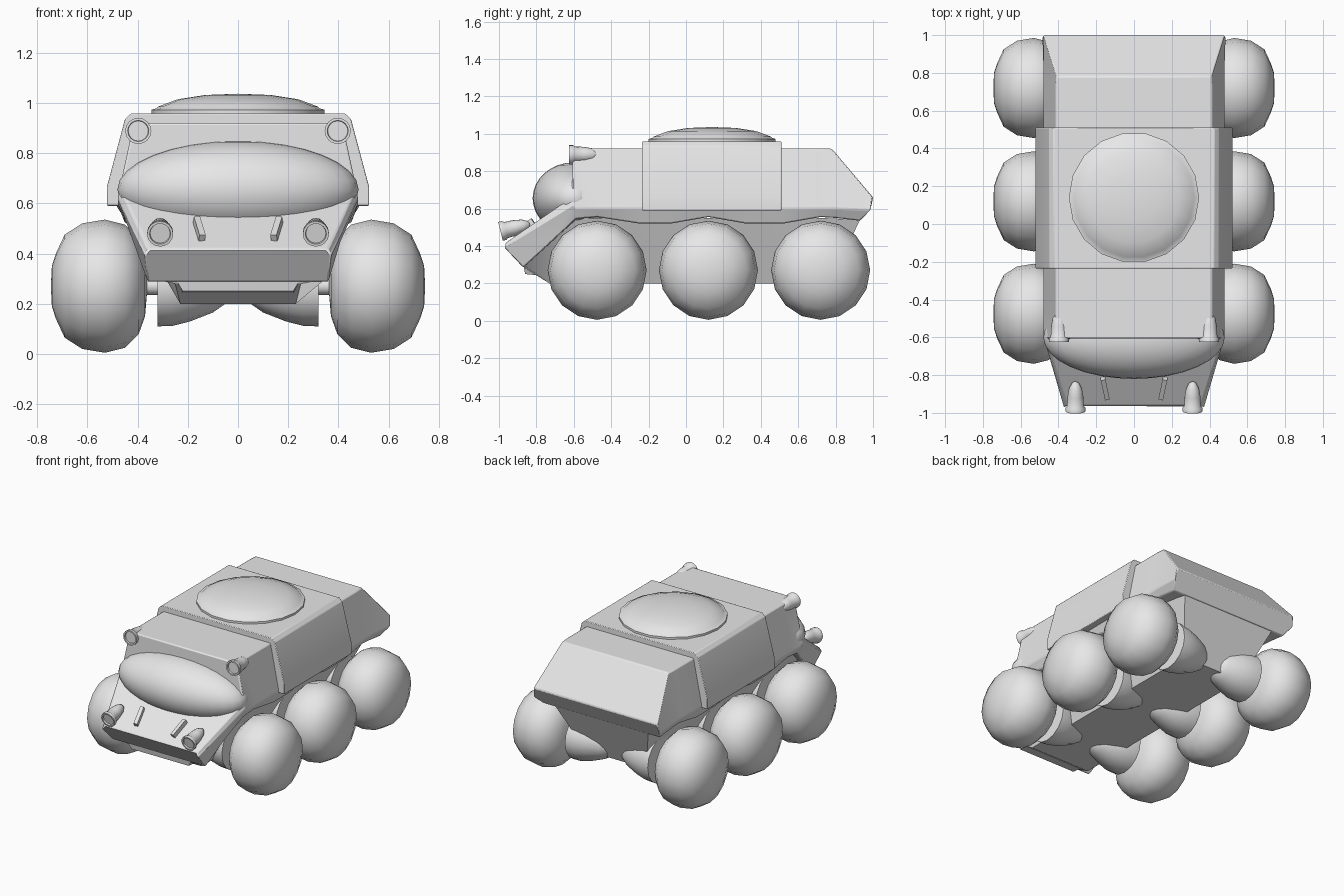
import bpy, bmesh, math
from mathutils import Matrix, Vector

if "Cube" in bpy.data.objects:
    bpy.data.objects.remove(bpy.data.objects["Cube"], do_unlink=True)

grey = bpy.data.materials.new("plain_grey")
grey.use_nodes = True
COLOUR = (0.8, 0.8, 0.8, 1)
grey.diffuse_color = COLOUR
grey.node_tree.nodes["Principled BSDF"].inputs["Base Color"].default_value = COLOUR


def finish(name, bm, angle=30, bevel=0):
    """Turn a bmesh into a shaded object, optionally with softened edges."""
    bmesh.ops.recalc_face_normals(bm, faces=bm.faces)
    mesh = bpy.data.meshes.new(name)
    bm.to_mesh(mesh)
    bm.free()
    mesh.materials.append(grey)
    ob = bpy.data.objects.new(name, mesh)
    bpy.context.collection.objects.link(ob)
    if bevel:
        mod = ob.modifiers.new("soft_edges", "BEVEL")
        mod.width, mod.segments, mod.limit_method = bevel, 2, "ANGLE"
        mod.angle_limit = math.radians(20)
    bpy.ops.object.select_all(action="DESELECT")
    bpy.context.view_layer.objects.active = ob
    ob.select_set(True)
    bpy.ops.object.shade_smooth_by_angle(angle=math.radians(angle))
    return ob


def loft(name, stations, angle=30, bevel=0):
    """Skin half cross-sections, mirrored in x, from front to back."""
    bm = bmesh.new()
    rings = []
    for half in stations:
        pts = half + [(-x, y, z) for x, y, z in reversed(half)]
        rings.append([bm.verts.new(p) for p in pts])
    for a, b in zip(rings, rings[1:]):
        for i in range(len(a)):
            j = (i + 1) % len(a)
            bm.faces.new((a[i], a[j], b[j], b[i]))
    bm.faces.new(rings[0])
    bm.faces.new(rings[-1])
    return finish(name, bm, angle, bevel)


def lathe(name, profile, matrix, sides=16, angle=40):
    """Spin (radius, height) points about z, then place with a matrix."""
    bm = bmesh.new()
    verts = [bm.verts.new((r, 0, h)) for r, h in profile]
    edges = [bm.edges.new(pair) for pair in zip(verts, verts[1:])]
    bmesh.ops.spin(bm, geom=verts + edges, axis=(0, 0, 1), cent=(0, 0, 0),
                   angle=math.tau, steps=sides)
    bmesh.ops.remove_doubles(bm, verts=bm.verts, dist=0.0005)
    bmesh.ops.transform(bm, matrix=matrix, verts=bm.verts)
    return finish(name, bm, angle)


WHEELS = (-0.475, 0.12, 0.72)
AXLE_Z = 0.27

# Upper hull: nose, windscreen wall, arched skirt, sloping tail
hull = [
    [(0.355, -0.96, 0.42), (0.37, -0.975, 0.39), (0.36, -0.87, 0.285)],
    [(0.47, -0.61, 0.66), (0.48, -0.6, 0.62), (0.40, -0.71, 0.43)],
    [(0.415, -0.605, 0.92), (0.48, -0.59, 0.6), (0.45, -0.59, 0.545)],
]
for y, z in zip((-0.475, -0.25, -0.08, 0.12, 0.32, 0.52, 0.72),
                (0.555, 0.52, 0.52, 0.555, 0.52, 0.52, 0.555)):
    hull.append([(0.415, y, 0.92), (0.48, y, 0.6), (0.45, y, z)])
hull += [
    [(0.41, 0.78, 0.92), (0.48, 0.8, 0.6), (0.45, 0.8, 0.55)],
    [(0.48, 1.0, 0.66), (0.485, 0.99, 0.59), (0.45, 0.93, 0.535)],
]
loft("upper_hull", hull, bevel=0.008)

# Lower hull tapering to a flat belly
loft("lower_hull", [
    [(0.35, -0.87, 0.3), (0.25, -0.86, 0.28)],
    [(0.37, -0.7, 0.44), (0.23, -0.73, 0.2)],
    [(0.38, -0.58, 0.55), (0.23, -0.58, 0.2)],
    [(0.38, 0.72, 0.55), (0.23, 0.75, 0.2)],
    [(0.36, 0.93, 0.54), (0.23, 0.77, 0.2)],
])

# Chin plate under the nose
loft("chin_plate", [
    [(0.25, -0.87, 0.3), (0.22, -0.86, 0.25)],
    [(0.25, -0.72, 0.3), (0.22, -0.72, 0.235)],
])

# Raised band wrapped over the middle of the hull
loft("middle_band", [
    [(0.425, y, 0.958), (0.45, y, 0.935), (0.522, y, 0.665), (0.522, y, 0.59)]
    for y in (-0.235, 0.51)
], angle=25, bevel=0.004)

# Domed hatch on the roof
lathe("roof_hatch", [(0.345, 0.95), (0.345, 0.972), (0.325, 0.978), (0.318, 0.985),
                     (0.24, 1.014), (0.13, 1.031), (0, 1.036)],
      Matrix.Translation((0, 0.14, 0)), sides=18, angle=30)

# Bulging windscreen
bm = bmesh.new()
bmesh.ops.create_uvsphere(bm, u_segments=32, v_segments=16, radius=1,
                          matrix=Matrix.Translation((0, -0.6, 0.655))
                          @ Matrix.Diagonal((0.48, 0.22, 0.192, 1)))
finish("windscreen", bm, 60)

# Wheels, axles and inner hub cones, on both sides
tyre = [(0, 0.36), (0.12, 0.37), (0.19, 0.395), (0.245, 0.45), (0.265, 0.53),
        (0.25, 0.62), (0.205, 0.69), (0.13, 0.725), (0.08, 0.741), (0, 0.745)]
cone = [(0, 0.02), (0.07, 0.05), (0.105, 0.1), (0.14, 0.19), (0.158, 0.26),
        (0.16, 0.32), (0, 0.32)]
axle = [(0.035, 0.3), (0.035, 0.4)]
for side, label in ((1, "left"), (-1, "right")):
    for y, place in zip(WHEELS, ("front", "middle", "rear")):
        m = Matrix.Translation((0, y, AXLE_Z)) @ Matrix.Rotation(side * math.pi / 2, 4, "Y")
        lathe(f"{place}_{label}_wheel", tyre, m, angle=60)
        lathe(f"{place}_{label}_hub_cone", cone, m)
        lathe(f"{place}_{label}_axle", axle, m, sides=10)

    # Bullet-shaped lamps, flat face forward
    lamp = [(0, 0.01), (0.04, 0.01), (0.042, 0), (0.052, 0), (0.052, 0.02),
            (0.044, 0.03), (0.042, 0.08), (0.034, 0.125), (0.018, 0.155), (0, 0.165)]
    back = Matrix.Rotation(-math.pi / 2, 4, "X")
    lathe(f"{label}_roof_lamp", lamp,
          Matrix.Translation((side * 0.397, -0.625, 0.888)) @ back)
    lathe(f"{label}_nose_lamp", lamp,
          Matrix.Translation((side * 0.31, -0.992, 0.478))
          @ Matrix.Rotation(math.radians(14), 4, "X") @ back)

    # Slim rib on the sloping nose
    bm = bmesh.new()
    bmesh.ops.create_cube(bm, size=1, matrix=Matrix.Translation((side * 0.155, -0.865, 0.49))
                          @ Matrix.Rotation(side * math.radians(-12), 4, "Z")
                          @ Matrix.Rotation(math.radians(34), 4, "X")
                          @ Matrix.Diagonal((0.025, 0.13, 0.05, 1)))
    finish(f"{label}_nose_rib", bm)
